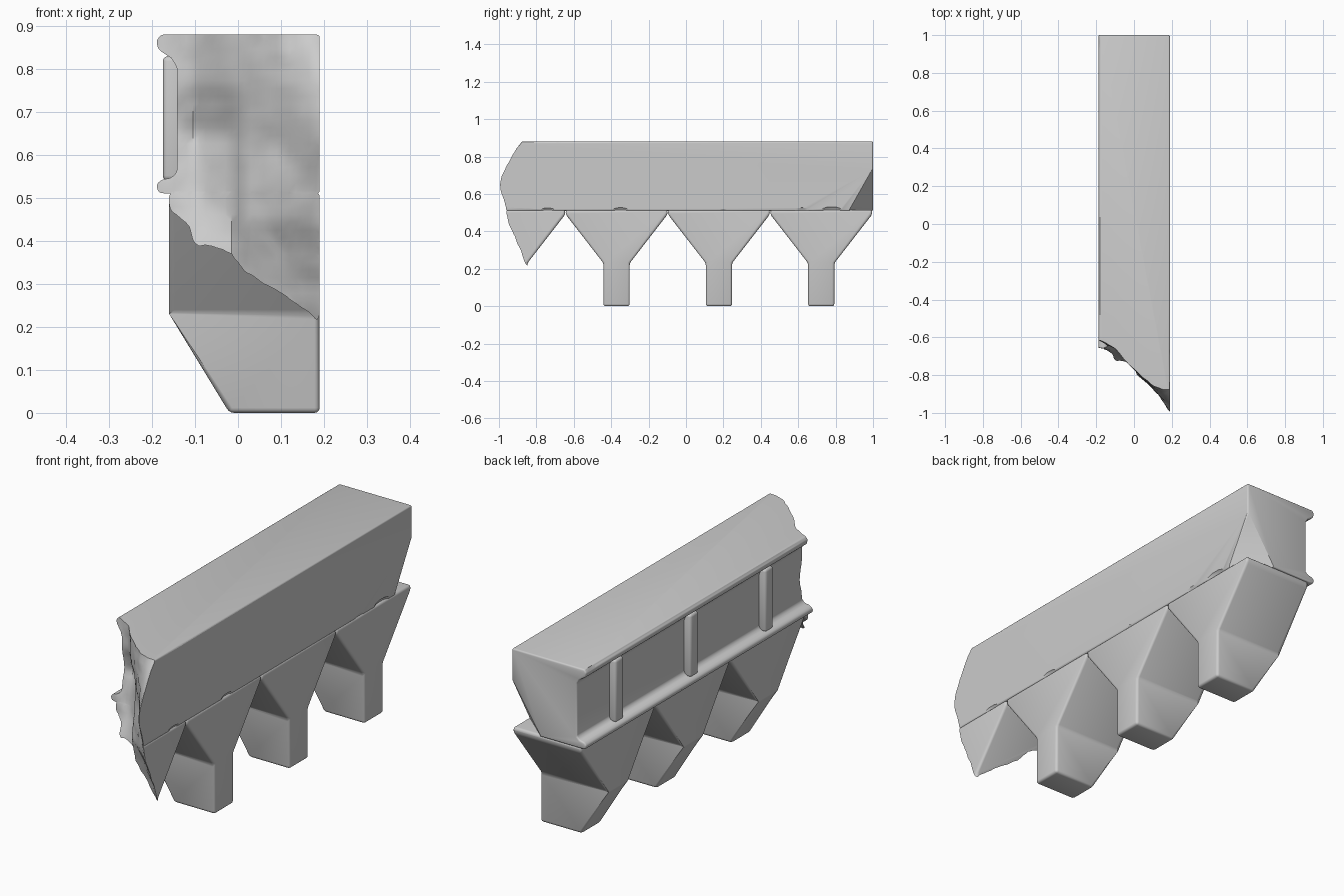
import bpy, bmesh, random
from mathutils import Vector, Matrix, noise

random.seed(4)
if "Cube" in bpy.data.objects:
    bpy.data.objects.remove(bpy.data.objects["Cube"])

stone = bpy.data.materials.new("grey stone")
stone.use_nodes = True
COLOUR = (0.6, 0.6, 0.6, 1)
stone.diffuse_color = COLOUR
stone.node_tree.nodes["Principled BSDF"].inputs["Base Color"].default_value = COLOUR


def make_object(name, bm):
    bmesh.ops.recalc_face_normals(bm, faces=bm.faces)
    mesh = bpy.data.meshes.new(name)
    bm.to_mesh(mesh)
    bm.free()
    mesh.materials.append(stone)
    obj = bpy.data.objects.new(name, mesh)
    bpy.context.collection.objects.link(obj)
    return obj


def prism(points, direction):
    """Close a 3D outline and push it along a direction."""
    bm = bmesh.new()
    face = bm.faces.new([bm.verts.new(p) for p in points])
    moved = bmesh.ops.extrude_face_region(bm, geom=[face])["geom"]
    bmesh.ops.translate(bm, verts=[v for v in moved if isinstance(v, bmesh.types.BMVert)],
                        vec=direction)
    return bm


def finish(obj, cutters, width=0.012):
    """Worn edges, then chips and breaks, then smooth shading."""
    bpy.ops.object.select_all(action="DESELECT")
    bpy.context.view_layer.objects.active = obj
    obj.select_set(True)
    bevel = obj.modifiers.new("worn edges", "BEVEL")
    bevel.width, bevel.segments, bevel.limit_method = width, 3, "ANGLE"
    for cutter in cutters:
        cut = obj.modifiers.new("cut", "BOOLEAN")
        cut.operation, cut.solver, cut.object = "DIFFERENCE", "EXACT", cutter
    for mod in list(obj.modifiers):
        bpy.ops.object.modifier_apply(modifier=mod.name)
    bpy.ops.object.shade_smooth_by_angle(angle=0.6)


# Broken end: depth by height (rows) and by x (columns)
XS = [-0.19, -0.1, -0.01, 0.01, 0.1, 0.19]
BREAK = [
    (0.10, [-0.74, -0.74, -0.73, -0.73, -0.76, -0.80]),
    (0.26, [-0.76, -0.76, -0.74, -0.76, -0.80, -0.87]),
    (0.45, [-0.66, -0.69, -0.73, -0.79, -0.87, -0.95]),
    (0.65, [-0.63, -0.62, -0.71, -0.76, -0.86, -1.00]),
    (0.76, [-0.62, -0.65, -0.76, -0.78, -0.87, -0.97]),
    (0.88, [-0.62, -0.66, -0.76, -0.78, -0.86, -0.87]),
]


def blend(keys, values, at):
    at = min(max(at, keys[0]), keys[-1])
    for a, b, p, q in zip(keys, keys[1:], values, values[1:]):
        if at <= b:
            return p + (q - p) * (at - a) / (b - a)


def break_depth(x, z):
    column = [blend(XS, row, x) for _, row in BREAK]
    rough = noise.fractal(Vector((x * 9, z * 7, 2)), 0.8, 2, 3)
    return max(blend([z for z, _ in BREAK], column, z) + 0.012 * rough, -0.998)


bm = bmesh.new()
bmesh.ops.create_grid(bm, x_segments=36, y_segments=60, size=1)
for v in bm.verts:
    x, z = v.co.x * 0.27, v.co.y * 0.55 + 0.48
    v.co = (x, break_depth(x, z), z)
back = bmesh.ops.extrude_face_region(bm, geom=bm.faces[:])["geom"]
for v in back:
    if isinstance(v, bmesh.types.BMVert):
        v.co.y = -1.5
break_cutter = make_object("break_cutter", bm)

# Chip taken off the lower rear corner
normal = Vector((1 / 0.15, 1 / 0.13, -1 / 0.23)).normalized()
bm = bmesh.new()
place = Matrix.Translation(Vector((0.19, 0.87, 0.51)) + normal * 0.4)
bmesh.ops.create_cube(bm, size=0.8, matrix=place @ normal.to_track_quat("Z", "Y").to_matrix().to_4x4())
corner_cutter = make_object("corner_cutter", bm)


# Small chips along the long edges
def chips_along(name, x, z, spots, radius):
    bm = bmesh.new()
    for y in spots:
        r = radius * random.uniform(0.7, 1.2)
        at = Matrix.Translation((x + random.uniform(0, 0.4) * r * (1 if x > 0 else -1), y, z))
        bmesh.ops.create_icosphere(bm, subdivisions=2, radius=r,
                                   matrix=at @ Matrix.Diagonal((0.8, 2.2, 0.8, 1)))
    return make_object(name, bm)


beam_chips = [
    chips_along("low_chips", 0.2, 0.51, [-0.74, -0.35, 0.2, 0.62, 0.78], 0.03),
    chips_along("top_chips", 0.2, 0.89, [-0.68, 0.1, 0.66, 0.8], 0.028),
    chips_along("lip_chips", -0.2, 0.885, [-0.45, 0.4, 0.75, 0.96], 0.027),
    chips_along("sill_chips", -0.2, 0.51, [-0.4, -0.05, 0.3, 0.85], 0.025),
]

# Beam with a long recessed panel on one side
section = [(0.19, 0.51), (0.19, 0.88), (-0.18, 0.88), (-0.19, 0.865), (-0.185, 0.845),
           (-0.155, 0.825), (-0.142, 0.805), (-0.142, 0.56), (-0.155, 0.547),
           (-0.18, 0.542), (-0.19, 0.53), (-0.185, 0.512), (-0.16, 0.51)]
beam = make_object("beam", prism([(x, 1, z) for x, z in section], (0, -2.1, 0)))
finish(beam, [break_cutter, corner_cutter] + beam_chips, 0.007)

# Ribs across the panel and the brackets below, on one spacing
BRACKET = [(0.07, 0), (0.07, 0.23), (0.272, 0.49), (0.272, 0.515)]
half = [(y, z) for y, z in BRACKET]
outline = half + [(-y, z) for y, z in reversed(half)]
for i in range(4):
    centre = 0.723 - 0.547 * i
    if i < 3:
        bm = bmesh.new()
        bmesh.ops.create_cube(bm, size=1, matrix=Matrix.Translation((-0.15, centre + 0.01, 0.685))
                              @ Matrix.Diagonal((0.05, 0.06, 0.29, 1)))
        finish(make_object(f"panel_rib_{i + 1}", bm), [])

    bm = prism([(0.19, centre + y, z) for y, z in outline], (-0.35, 0, 0))
    cut = bmesh.ops.bisect_plane(bm, geom=bm.verts[:] + bm.edges[:] + bm.faces[:],
                                 plane_co=(-0.02, 0, 0), plane_no=(-0.23, 0, -0.14),
                                 clear_outer=True)["geom_cut"]
    bmesh.ops.holes_fill(bm, edges=[e for e in cut if isinstance(e, bmesh.types.BMEdge)])
    bracket = make_object(f"bracket_{i + 1}", bm)
    finish(bracket, [break_cutter] if i == 3 else [])

for helper in [break_cutter, corner_cutter] + beam_chips:
    bpy.data.objects.remove(helper)
